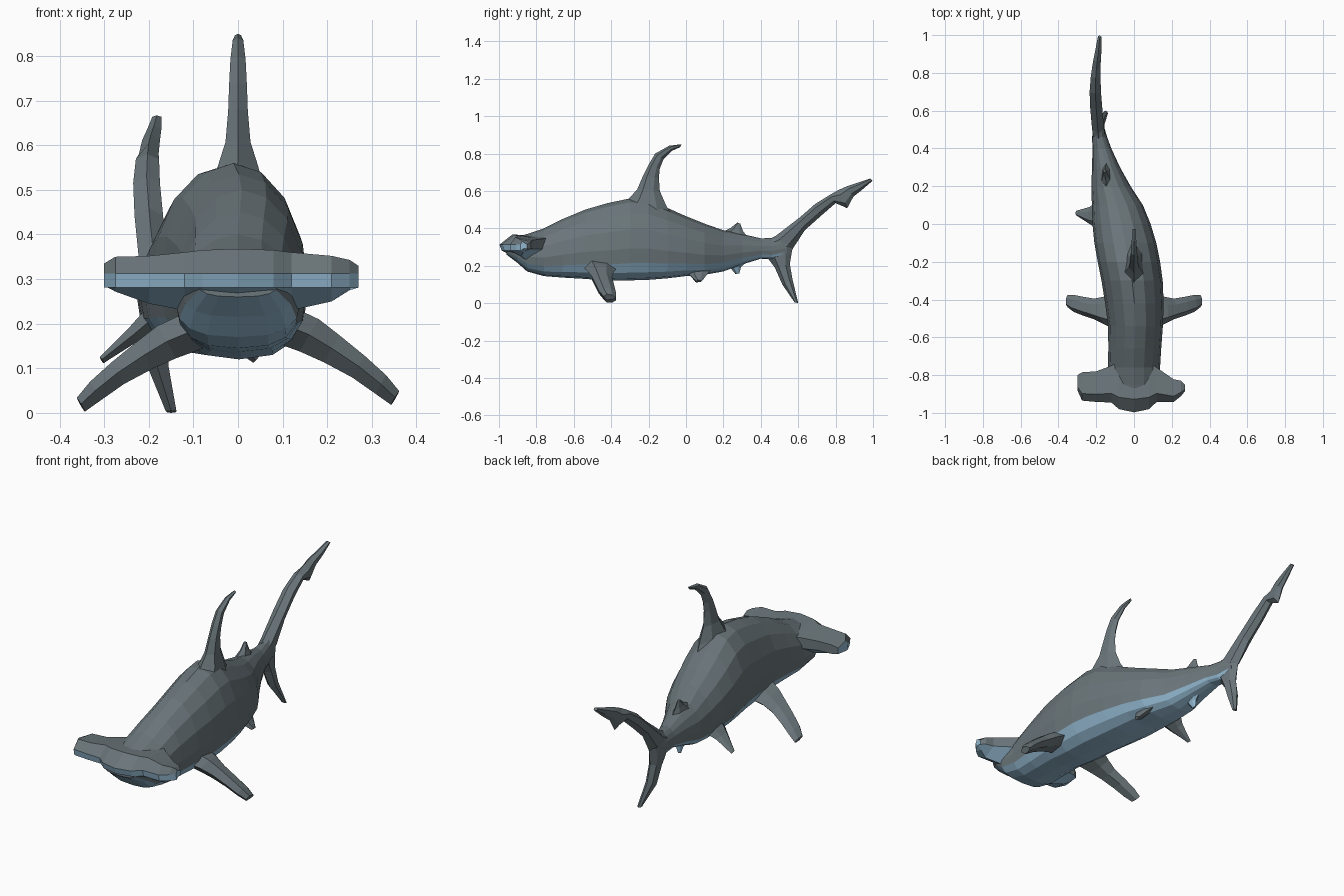
import bpy, bmesh, math
from mathutils import Vector


def material(name, rgb):
    m = bpy.data.materials.new(name)
    m.diffuse_color = (*rgb, 1)
    return m


GREY = material("slate grey", (0.145, 0.18, 0.195))
BLUE = material("pale blue", (0.29, 0.48, 0.63))


def loft(name, rings, blue=(), blue_caps=False):
    """Skin a list of point rings; 'blue' lists the side strips coloured blue."""
    bm = bmesh.new()
    vs = [[bm.verts.new(p) for p in r] for r in rings]
    n = len(rings[0])
    for a, b in zip(vs, vs[1:]):
        for k in range(n):
            j = (k + 1) % n
            f = bm.faces.new((a[k], a[j], b[j], b[k]))
            f.material_index = int(k in blue)
    for r in (vs[0], vs[-1]):
        bm.faces.new(r).material_index = int(blue_caps)
    bmesh.ops.recalc_face_normals(bm, faces=bm.faces)
    me = bpy.data.meshes.new(name)
    bm.to_mesh(me)
    bm.free()
    me.materials.append(GREY)
    me.materials.append(BLUE)
    ob = bpy.data.objects.new(name, me)
    bpy.context.collection.objects.link(ob)
    return ob


def fin(name, sections, normal, blue=()):
    """Fin from (leading point, trailing point, half thickness) sections."""
    n = Vector(normal).normalized()
    rings = []
    for lead, trail, t in sections:
        a, b = Vector(lead), Vector(trail)
        p, q = a.lerp(b, 0.25), a.lerp(b, 0.72)
        rings.append([a, p + n * t, q + n * t * 0.8, b, q - n * t * 0.8, p - n * t])
    return loft(name, rings, blue)


# Body: y, centre x, half width, top z, bottom z
BODY = [
    (-0.96, 0.0, 0.09, 0.335, 0.26), (-0.90, 0.0, 0.125, 0.355, 0.215),
    (-0.85, 0.0, 0.14, 0.37, 0.17), (-0.76, 0.0, 0.138, 0.40, 0.145),
    (-0.66, 0.004, 0.14, 0.45, 0.137), (-0.54, 0.008, 0.145, 0.50, 0.13),
    (-0.42, 0.002, 0.155, 0.535, 0.12), (-0.30, -0.01, 0.162, 0.56, 0.122),
    (-0.20, -0.027, 0.165, 0.555, 0.125), (-0.10, -0.046, 0.164, 0.51, 0.133),
    (0.0, -0.066, 0.154, 0.465, 0.145), (0.10, -0.088, 0.135, 0.425, 0.152),
    (0.20, -0.122, 0.104, 0.39, 0.17), (0.30, -0.148, 0.074, 0.37, 0.207),
    (0.40, -0.17, 0.05, 0.347, 0.238), (0.46, -0.182, 0.04, 0.348, 0.235),
    (0.54, -0.188, 0.022, 0.37, 0.25),
]
SIDES = 16
rings = []
for y, cx, w, top, bot in BODY:
    zm = bot + 0.39 * (top - bot)
    ring = []
    for k in range(SIDES):
        a = 2 * math.pi * k / SIDES
        c, s = math.cos(a), math.sin(a)
        if s < -0.01:  # boxier underside
            c = math.copysign(abs(c) ** 0.75, c)
            s = -abs(s) ** 0.8
        z = zm + s * ((top - zm) if s > 0 else (zm - bot))
        ring.append((cx + w * c, y, z))
    rings.append(ring)
loft("body", rings, blue=range(9, 15))

# Hammer-shaped head: x, front y, back y, top z, bottom z
HEAD = [
    (-0.30, -0.88, -0.80, 0.335, 0.285), (-0.275, -0.935, -0.785, 0.35, 0.272),
    (-0.20, -0.942, -0.78, 0.352, 0.245), (-0.12, -0.945, -0.75, 0.36, 0.23),
    (-0.08, -0.98, -0.73, 0.365, 0.225), (0.0, -0.997, -0.72, 0.368, 0.222),
    (0.08, -0.98, -0.73, 0.365, 0.225), (0.12, -0.942, -0.76, 0.36, 0.23),
    (0.21, -0.942, -0.822, 0.352, 0.25), (0.25, -0.91, -0.83, 0.343, 0.275),
    (0.27, -0.885, -0.85, 0.33, 0.293),
]
rings = []
for x, f, b, top, bot in HEAD:
    d = b - f
    rings.append([(x, f, 0.313), (x, f + 0.25 * d, top), (x, b, top - 0.015),
                  (x, b, 0.29), (x, f + 0.5 * d, bot), (x, f + 0.04 * d, 0.281)])
loft("hammer_head", rings, blue=(3, 4, 5), blue_caps=True)


def upright(name, rows, blue=()):
    """Vertical fin: rows of lead y, lead z, trail y, trail z, x, half thickness."""
    return fin(name, [((x, a, b), (x, c, d), t) for a, b, c, d, x, t in rows],
               (1, 0, 0), blue)


# Dorsal fins and anal fin
upright("dorsal_fin", [
    (-0.38, 0.48, -0.06, 0.45, -0.01, 0.075), (-0.30, 0.565, -0.105, 0.52, 0, 0.045),
    (-0.26, 0.61, -0.14, 0.60, 0, 0.028), (-0.23, 0.68, -0.145, 0.67, 0, 0.022),
    (-0.20, 0.74, -0.14, 0.72, 0, 0.02), (-0.165, 0.80, -0.12, 0.77, 0, 0.017),
    (-0.09, 0.842, -0.075, 0.815, 0, 0.012), (-0.025, 0.85, -0.03, 0.835, 0, 0.007)])
upright("second_dorsal_fin", [
    (0.17, 0.37, 0.34, 0.34, -0.145, 0.03), (0.235, 0.40, 0.305, 0.385, -0.15, 0.015),
    (0.275, 0.432, 0.29, 0.425, -0.155, 0.006)])
upright("anal_fin", [
    (0.19, 0.20, 0.35, 0.24, -0.145, 0.03), (0.24, 0.185, 0.295, 0.195, -0.15, 0.015),
    (0.265, 0.155, 0.285, 0.16, -0.155, 0.006)], blue=range(6))

# Tail fin lobes
upright("upper_tail_lobe", [
    (0.40, 0.32, 0.50, 0.25, -0.18, 0.03), (0.48, 0.36, 0.57, 0.29, -0.19, 0.032),
    (0.61, 0.46, 0.635, 0.39, -0.2, 0.032), (0.69, 0.53, 0.725, 0.47, -0.205, 0.03),
    (0.77, 0.58, 0.80, 0.535, -0.203, 0.026), (0.815, 0.605, 0.862, 0.508, -0.2, 0.022),
    (0.86, 0.625, 0.895, 0.57, -0.195, 0.02), (0.92, 0.645, 0.94, 0.605, -0.188, 0.016),
    (0.985, 0.667, 0.998, 0.655, -0.182, 0.01)])
upright("lower_tail_lobe", [
    (0.42, 0.26, 0.58, 0.34, -0.188, 0.03), (0.445, 0.23, 0.565, 0.27, -0.188, 0.03),
    (0.475, 0.19, 0.555, 0.21, -0.185, 0.026), (0.515, 0.10, 0.57, 0.125, -0.18, 0.024),
    (0.58, 0.005, 0.60, 0.0, -0.15, 0.012)])

# Pectoral fins, mirrored; the left one hangs slightly lower
for side, name, drop in ((1, "right_pectoral_fin", 0), (-1, "left_pectoral_fin", 0.015)):
    rows = [(0.10, -0.56, -0.36, 0.20, 0.045), (0.16, -0.53, -0.385, 0.175, 0.042),
            (0.21, -0.505, -0.395, 0.145, 0.035), (0.27, -0.485, -0.385, 0.105, 0.028),
            (0.32, -0.465, -0.375, 0.065, 0.024), (0.352, -0.44, -0.375, 0.035, 0.018)]
    fin(name, [((side * x, a, z - drop), (side * x, b, z - drop - 0.005), t)
               for x, a, b, z, t in rows], (side * 0.5, 0, 0.85))

# Pelvic fins
fin("left_pelvic_fin", [
    ((-0.17, -0.04, 0.23), (-0.17, 0.14, 0.23), 0.03),
    ((-0.235, 0.0, 0.175), (-0.235, 0.09, 0.175), 0.018),
    ((-0.305, 0.045, 0.12), (-0.305, 0.07, 0.115), 0.008)], (-0.6, 0, 0.8))
fin("right_pelvic_fin", [
    ((-0.03, -0.02, 0.19), (-0.03, 0.14, 0.19), 0.025),
    ((0.01, 0.02, 0.15), (0.01, 0.11, 0.15), 0.018),
    ((0.04, 0.055, 0.118), (0.04, 0.085, 0.118), 0.008)], (0.7, 0, 0.7))
